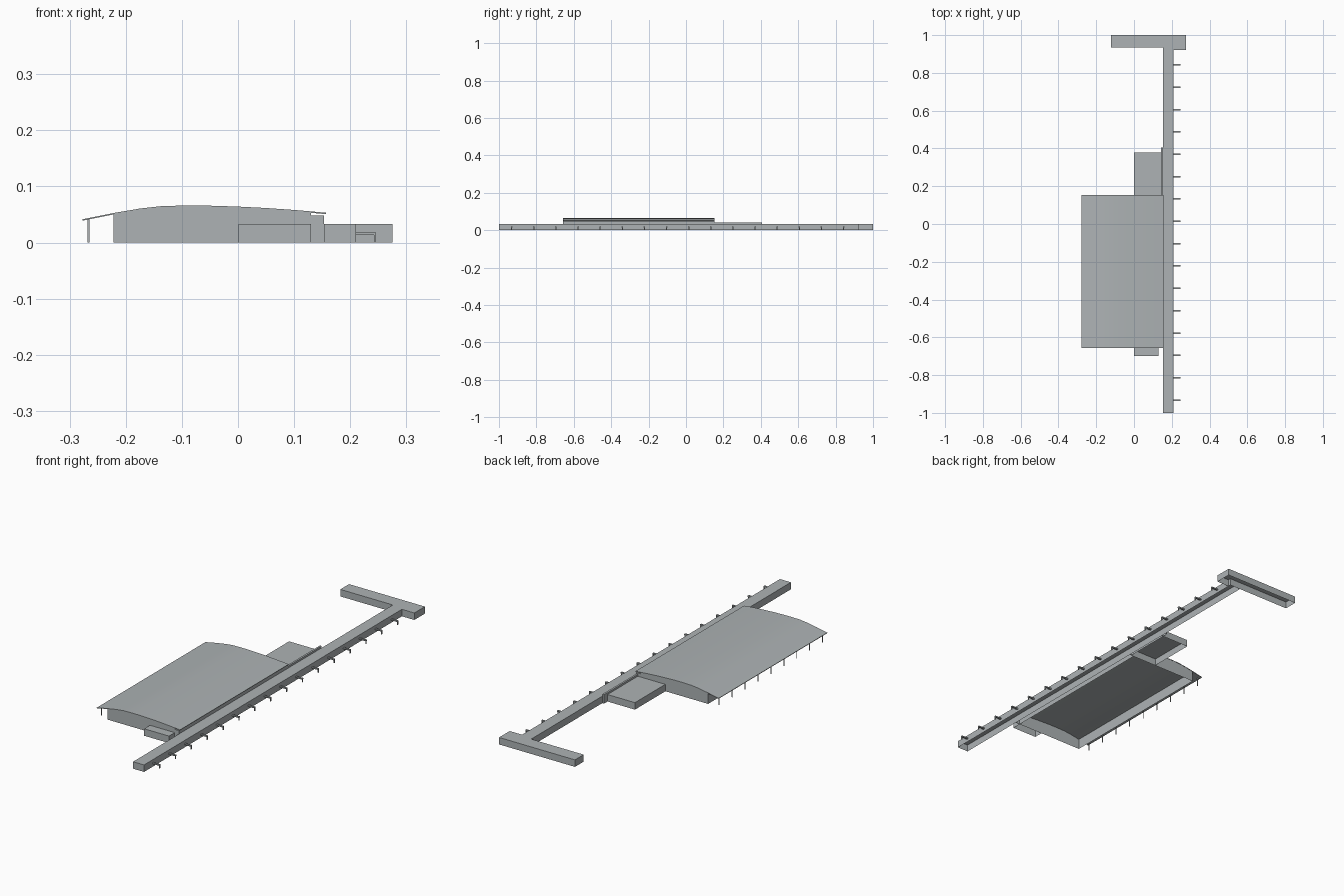
import bpy
import bmesh

cube = bpy.data.objects.get("Cube")
if cube:
    bpy.data.objects.remove(cube, do_unlink=True)

GREY = (0.42, 0.45, 0.46, 1.0)
grey = bpy.data.materials.new("pale grey")
grey.use_nodes = True
grey.diffuse_color = GREY
grey.node_tree.nodes["Principled BSDF"].inputs["Base Color"].default_value = GREY


def finish(name, bm):
    bmesh.ops.recalc_face_normals(bm, faces=bm.faces)
    mesh = bpy.data.meshes.new(name)
    bm.to_mesh(mesh)
    bm.free()
    mesh.materials.append(grey)
    obj = bpy.data.objects.new(name, mesh)
    bpy.context.collection.objects.link(obj)
    return obj


def extrude(bm, points, offset, keep_start=True):
    """Extrude a flat outline, optionally leaving its starting side open."""
    start = bm.faces.new([bm.verts.new(p) for p in points])
    result = bmesh.ops.extrude_face_region(bm, geom=[start], use_keep_orig=True)
    moved = [v for v in result["geom"] if isinstance(v, bmesh.types.BMVert)]
    bmesh.ops.translate(bm, verts=moved, vec=offset)
    if not keep_start:
        bmesh.ops.delete(bm, geom=[start], context="FACES_ONLY")


def shell(name, outline, height):
    """Building volume with walls and a flat top, open underneath."""
    bm = bmesh.new()
    extrude(bm, [(x, y, 0) for x, y in outline], (0, 0, height), False)
    return finish(name, bm)


def rect(x0, x1, y0, y1):
    return [(x0, y0), (x1, y0), (x1, y1), (x0, y1)]


def add_box(bm, x0, x1, y0, y1, z0, z1):
    extrude(bm, [(x, y, z0) for x, y in rect(x0, x1, y0, y1)], (0, 0, z1 - z0))


# Long concourse and the cross bar at its end
LOW = 0.033
shell("concourse", rect(0.153, 0.21, -1, 0.935), LOW)
shell("end_bar", [(-0.121, 0.935), (0.21, 0.935), (0.21, 0.921),
                  (0.275, 0.921), (0.275, 1), (-0.121, 1)], LOW)

# Low annexes and the link between hall and concourse
Y0, Y1 = -0.657, 0.153
shell("front_annex", rect(0.001, 0.13, -0.7, Y0), LOW)
shell("back_annex", rect(0.001, 0.153, Y1, 0.379), LOW)
shell("hall_link", rect(0.13, 0.153, Y0, Y1), 0.048)
shell("back_link", rect(0.144, 0.153, Y1, 0.405), 0.042)

# Curved roof over the hall, underside profile from west to east
CURVE = [(-0.277, 0.039), (-0.222, 0.050), (-0.175, 0.058), (-0.135, 0.0625),
         (-0.09, 0.0635), (-0.045, 0.063), (0.0, 0.0615), (0.05, 0.059),
         (0.1, 0.0555), (0.13, 0.053), (0.157, 0.0505)]
THICK = 0.0025
bm = bmesh.new()
profile = CURVE + [(x, z + THICK) for x, z in reversed(CURVE)]
extrude(bm, [(x, Y0, z) for x, z in profile], (0, Y1 - Y0, 0))
roof = finish("curved_roof", bm)

# Hall walls following the roof, open underneath
bm = bmesh.new()
wall = [(-0.222, 0)] + CURVE[1:-1] + [(0.13, 0)]
extrude(bm, [(x, Y0 + 0.001, z) for x, z in wall], (0, Y1 - Y0 - 0.002, 0))
floor = [f for f in bm.faces if all(v.co.z < 0.001 for v in f.verts)]
bmesh.ops.delete(bm, geom=floor, context="FACES_ONLY")
hall = finish("main_hall", bm)

for obj in (roof, hall):
    bpy.ops.object.select_all(action="DESELECT")
    obj.select_set(True)
    bpy.context.view_layer.objects.active = obj
    bpy.ops.object.shade_smooth_by_angle(angle=0.4)

# Slim columns under the roof overhang
bm = bmesh.new()
COLUMNS = 9
for i in range(COLUMNS):
    y = Y0 + 0.02 + i * (Y1 - Y0 - 0.04) / (COLUMNS - 1)
    add_box(bm, -0.268, -0.265, y - 0.0015, y + 0.0015, 0, 0.042)
finish("roof_columns", bm)

# Boarding bridges along the concourse, each with an end leg
bm = bmesh.new()
for i in range(16):
    y = -0.932 + i * 0.1183
    add_box(bm, 0.21, 0.245, y - 0.004, y + 0.004, 0.013, 0.0185)
    add_box(bm, 0.242, 0.245, y - 0.003, y + 0.003, 0, 0.013)
finish("boarding_bridges", bm)
